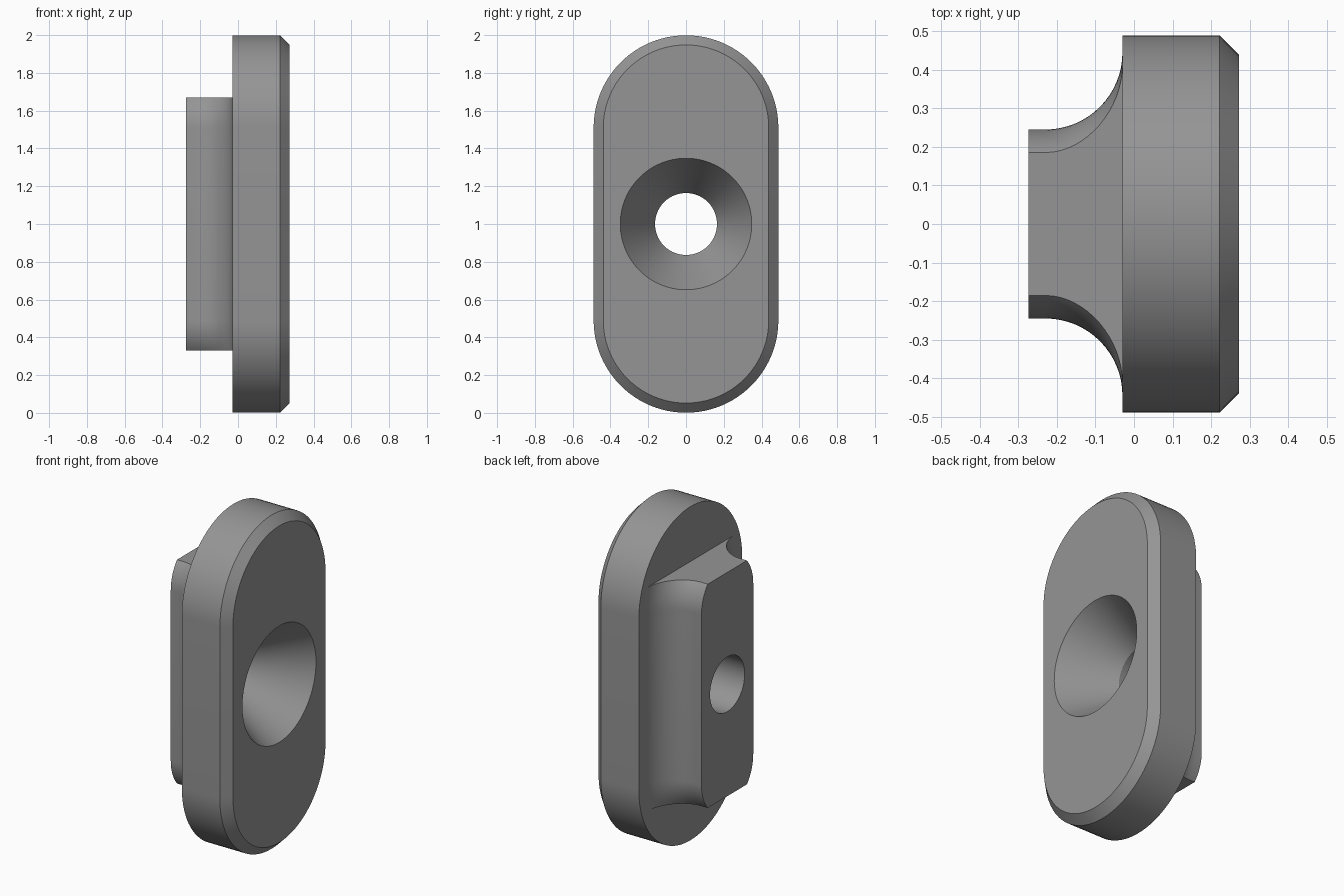
import bpy, bmesh, math

if "Cube" in bpy.data.objects:
    bpy.data.objects.remove(bpy.data.objects["Cube"])

SPINE = 0.51          # half distance between the two end-arc centres
MID = 1.0             # height of the centre
ARC = 48              # segments per end arc


def slot_ring(x, r):
    """Upright rounded-slot outline of radius r in the plane at x."""
    pts = []
    for sign, start in ((1, 0.0), (-1, math.pi)):
        for i in range(ARC + 1):
            a = start + math.pi * i / ARC
            pts.append((x, r * math.cos(a), MID + sign * SPINE + r * math.sin(a)))
    return pts


def circle_ring(x, r, n=96):
    return [(x, r * math.cos(2 * math.pi * i / n), MID + r * math.sin(2 * math.pi * i / n))
            for i in range(n)]


def loft(name, rings, cut=None):
    """Skin rings into a closed solid, optionally trimmed flat at MID +- cut."""
    bm = bmesh.new()
    loops = [[bm.verts.new(p) for p in ring] for ring in rings]
    for a, b in zip(loops, loops[1:]):
        n = len(a)
        for i in range(n):
            j = (i + 1) % n
            bm.faces.new((a[i], a[j], b[j], b[i]))
    bm.faces.new(loops[0])
    bm.faces.new(loops[-1])
    if cut:
        for s in (1, -1):
            bmesh.ops.bisect_plane(bm, geom=bm.verts[:] + bm.edges[:] + bm.faces[:],
                                   plane_co=(0, 0, MID + s * cut), plane_no=(0, 0, s),
                                   clear_outer=True)
            bmesh.ops.holes_fill(bm, edges=[e for e in bm.edges if e.is_boundary], sides=0)
    bmesh.ops.recalc_face_normals(bm, faces=bm.faces[:])
    mesh = bpy.data.meshes.new(name)
    bm.to_mesh(mesh)
    bm.free()
    obj = bpy.data.objects.new(name, mesh)
    bpy.context.collection.objects.link(obj)
    return obj


def apply_boolean(target, tool, operation):
    mod = target.modifiers.new(operation.lower(), 'BOOLEAN')
    mod.operation = operation
    mod.solver = 'EXACT'
    mod.object = tool
    bpy.context.view_layer.objects.active = target
    bpy.ops.object.modifier_apply(modifier=mod.name)
    bpy.data.objects.remove(tool)


grey = bpy.data.materials.new("mid_grey")
grey.diffuse_color = (0.30, 0.30, 0.30, 1)
grey.use_nodes = True
grey.node_tree.nodes["Principled BSDF"].inputs["Base Color"].default_value = grey.diffuse_color

# Main slot-shaped plate with a chamfered front edge
plate = loft("slot_plate", [slot_ring(-0.03, 0.489), slot_ring(0.222, 0.489),
                            slot_ring(0.273, 0.438)])

# Rear boss: straight rim, then a concave fillet flaring into the plate
fillet = [(-0.23 + 0.2 * math.sin(t), 0.445 - 0.2 * math.cos(t))
          for t in (math.pi / 2 * i / 16 for i in range(17))]
profile = [(-0.274, 0.245)] + fillet + [(0.05, 0.445)]
boss = loft("rear_boss", [slot_ring(x, r) for x, r in profile], cut=0.67)
apply_boolean(plate, boss, 'UNION')

# Countersunk through hole
hole = loft("countersink_cutter", [circle_ring(-0.4, 0.164), circle_ring(-0.03, 0.164),
                                   circle_ring(0.273, 0.348), circle_ring(0.303, 0.366)])
apply_boolean(plate, hole, 'DIFFERENCE')

# Smooth curved walls, keep the flat faces flat
plate.data.materials.clear()
plate.data.materials.append(grey)
bpy.ops.object.select_all(action='DESELECT')
plate.select_set(True)
bpy.context.view_layer.objects.active = plate
bpy.ops.object.shade_smooth_by_angle(angle=math.radians(22))
for poly in plate.data.polygons:
    if max(abs(poly.normal.x), abs(poly.normal.z)) > 0.9999:
        poly.use_smooth = False
